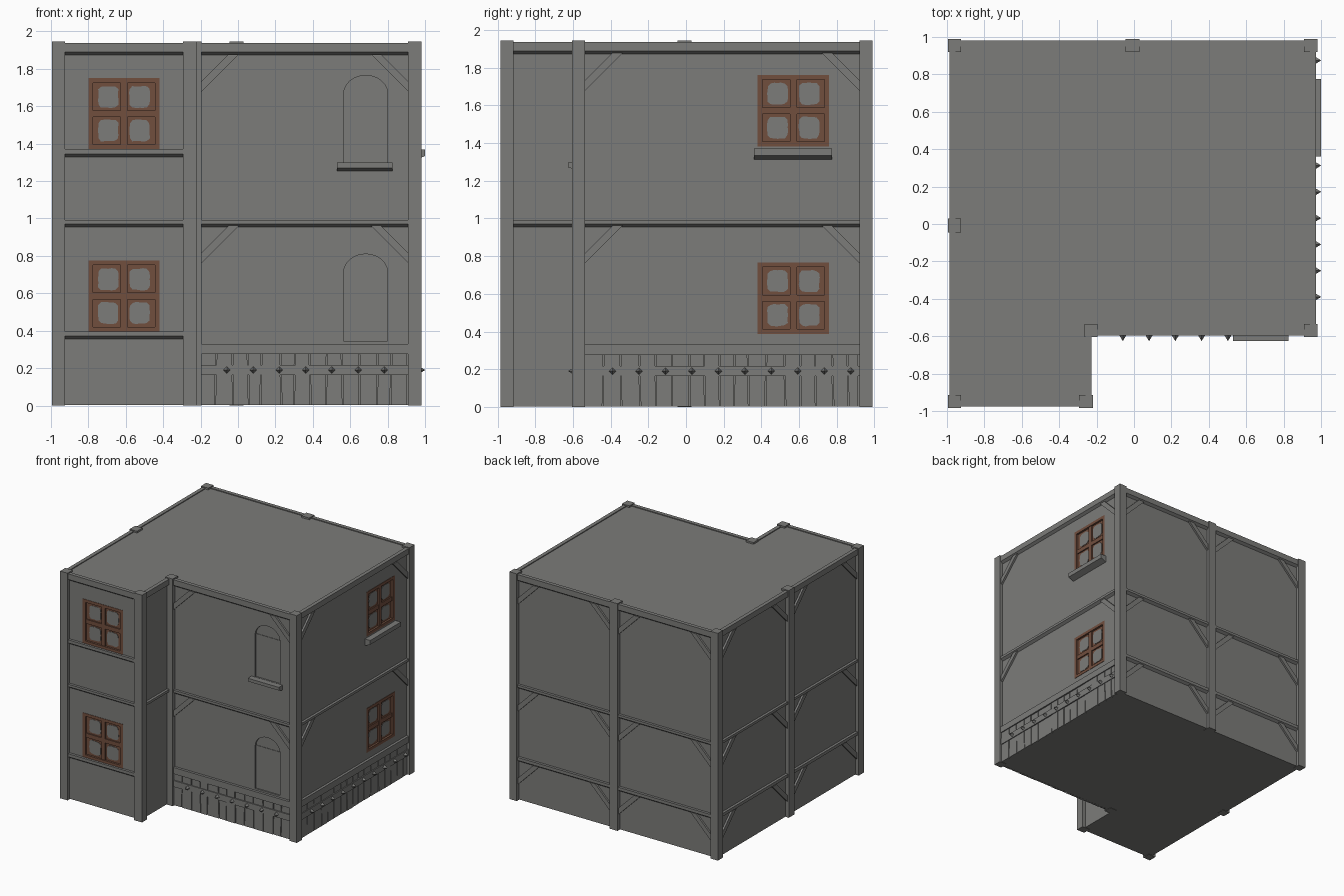
import bpy, bmesh, math, random
from mathutils import Vector

if "Cube" in bpy.data.objects:
    bpy.data.objects.remove(bpy.data.objects["Cube"])

random.seed(4)


def material(name, rgb):
    m = bpy.data.materials.new(name)
    m.diffuse_color = (*rgb, 1)
    m.use_nodes = True
    m.node_tree.nodes["Principled BSDF"].inputs["Base Color"].default_value = m.diffuse_color
    return m


GREY = material("plaster_grey", (0.2, 0.2, 0.192))
BROWN = material("window_brown", (0.165, 0.077, 0.048))
TOP = 1.945

# Wall frames: base point, direction along the wall, outward normal
X, Y = Vector((1, 0, 0)), Vector((0, 1, 0))
FRONT = (Vector((0, -0.575, 0)), X, -Y)
WING = (Vector((0, -0.955, 0)), X, -Y)
WING_SIDE = (Vector((-0.25, 0, 0)), Y, X)
RIGHT = (Vector((0.95, 0, 0)), Y, X)
BACK = (Vector((0, 0.96, 0)), X, Y)
LEFT = (Vector((-0.965, 0, 0)), Y, -X)


def at(wall, u, z, d):
    base, along, out = wall
    return base + along * u + out * d + Vector((0, 0, z))


def loft(name, a, b, mat=GREY):
    """Closed solid between two matching outlines."""
    bm = bmesh.new()
    va, vb = [bm.verts.new(p) for p in a], [bm.verts.new(p) for p in b]
    bm.faces.new(va)
    bm.faces.new(vb)
    for i in range(len(a)):
        j = (i + 1) % len(a)
        bm.faces.new((va[i], va[j], vb[j], vb[i]))
    bmesh.ops.recalc_face_normals(bm, faces=bm.faces)
    me = bpy.data.meshes.new(name)
    bm.to_mesh(me)
    bm.free()
    me.materials.append(mat)
    ob = bpy.data.objects.new(name, me)
    bpy.context.collection.objects.link(ob)
    return ob


def plate(name, wall, outline, d0, d1, mat=GREY):
    return loft(name, [at(wall, u, z, d0) for u, z in outline],
                [at(wall, u, z, d1) for u, z in outline], mat)


def rect(u0, u1, z0, z1):
    return [(u0, z0), (u1, z0), (u1, z1), (u0, z1)]


def beam(name, wall, u0, u1, z0, z1, depth=0.022, chamfer=0.016):
    prof = [(-0.01, z0), (0, z0), (depth, z0 + chamfer), (depth, z1), (-0.01, z1)]
    return loft(name, [at(wall, u0, z, d) for d, z in prof],
                [at(wall, u1, z, d) for d, z in prof])


def braces(wall, u0, u1, z, leg=0.2, w=0.055):
    for u, s in ((u0, 1), (u1, -1)):
        pts = [(u, z - leg), (u + s * leg, z), (u + s * (leg - w), z), (u, z - leg + w)]
        plate("corner_brace", wall, pts, -0.005, 0.016)


def cut(body, wall, outline, depth):
    cutter = plate("cutter", wall, outline, -depth, 0.05)
    mod = body.modifiers.new("opening", "BOOLEAN")
    mod.operation, mod.object, mod.solver = "DIFFERENCE", cutter, "EXACT"
    bpy.context.view_layer.objects.active = body
    bpy.ops.object.modifier_apply(modifier=mod.name)
    bpy.data.objects.remove(cutter)


# Body: L-shaped plan
plan = [(-0.965, -0.955), (-0.25, -0.955), (-0.25, -0.575),
        (0.95, -0.575), (0.95, 0.96), (-0.965, 0.96)]
body = loft("house_body", [(x, y, 0.003) for x, y in plan],
            [(x, y, 1.93) for x, y in plan])


def window(wall, u0, z0, w=0.38, h=0.38):
    u1, z1 = u0 + w, z0 + h
    uc, zc = u0 + w / 2, z0 + h / 2
    cut(body, wall, rect(u0, u1, z0, z1), 0.025)
    plate("window_back", wall, rect(u0, u1, z0, z1), -0.03, -0.014, BROWN)
    b = 0.025
    for r in (rect(u0, u0 + b, z0, z1), rect(u1 - b, u1, z0, z1),
              rect(u0 + b, u1 - b, z0, z0 + b), rect(u0 + b, u1 - b, z1 - b, z1)):
        plate("window_frame", wall, r, -0.02, 0.003, BROWN)
    plate("window_mullion", wall, rect(uc - 0.018, uc + 0.018, z0 + b, z1 - b), -0.02, -0.003, BROWN)
    plate("window_transom", wall, rect(u0 + b, u1 - b, zc - 0.018, zc + 0.018), -0.02, -0.004, BROWN)
    # Slightly uneven rounded panes
    for su in (-1, 1):
        for sz in (-1, 1):
            pts = []
            for i in range(20):
                t = 2 * math.pi * i / 20
                c, s = math.cos(t), math.sin(t)
                r = 0.055 * (abs(c) ** 5 + abs(s) ** 5) ** -0.2 * random.uniform(0.95, 1.03)
                pts.append((uc + su * 0.084 + r * c, zc + sz * 0.09 + r * s * 1.06))
            plate("window_pane", wall, pts, -0.016, -0.011)


for z in (0.395, 1.37):
    window(WING, -0.80, z)
for z in (0.387, 1.382):
    window(RIGHT, 0.38, z)

# Arched niches with a plain panel below the spring line
for z in (0.345, 1.30):
    arch = [(0.565, z), (0.80, z)]
    for i in range(13):
        t = math.pi * i / 12
        arch.append((0.6825 + 0.1175 * math.cos(t), z + 0.367 + 0.098 * math.sin(t)))
    cut(body, FRONT, arch, 0.015)
    plate("niche_panel", FRONT, rect(0.565, 0.80, z, z + 0.367), -0.02, -0.011)

# Window sills
for z in (0.355, 1.33):
    beam("wing_sill", WING, -0.925, -0.295, z, z + 0.042)
beam("niche_sill", FRONT, 0.53, 0.825, 1.255, 1.298, 0.05)
beam("side_sill", RIGHT, 0.36, 0.775, 1.312, 1.37, 0.05, 0.022)

# Posts, slightly proud of the beams
for x0, x1, y0, y1 in ((-0.995, -0.925, -0.985, -0.915), (-0.295, -0.22, -0.985, -0.915),
                       (-0.265, -0.195, -0.605, -0.535), (0.91, 0.98, -0.605, -0.535),
                       (0.91, 0.98, 0.92, 0.99), (-0.995, -0.925, 0.92, 0.99),
                       (-0.045, 0.03, 0.92, 0.99), (-0.995, -0.925, -0.045, 0.03)):
    base = [(x0, y0), (x1, y0), (x1, y1), (x0, y1)]
    loft("post", [(x, y, 0) for x, y in base], [(x, y, TOP) for x, y in base])

# Horizontal beams and braces per bay: wall, start, end, has braces, has low beam
for wall, u0, u1, braced, low in (
        (FRONT, -0.195, 0.91, True, False), (RIGHT, -0.535, 0.92, True, False),
        (WING, -0.925, -0.295, False, False), (WING_SIDE, -0.915, -0.605, False, False),
        (BACK, -0.925, -0.045, True, True), (BACK, 0.03, 0.91, True, True),
        (LEFT, -0.915, -0.045, True, True), (LEFT, 0.03, 0.92, True, True)):
    beam("top_beam", wall, u0, u1, 1.873, 1.937)
    beam("middle_beam", wall, u0, u1, 0.955, 0.992)
    if low:
        beam("low_beam", wall, u0, u1, 0.33, 0.372)
    if braced:
        for z in (1.878, 0.962) + ((0.337,) if low else ()):
            braces(wall, u0, u1, z)

# Plank skirting with rail, studded strip and pyramid studs
for wall, u0, u1, first, count in ((FRONT, -0.195, 0.91, -0.06, 7),
                                   (RIGHT, -0.535, 0.92, -0.39, 10)):
    plate("skirt_rail", wall, rect(u0, u1, 0.275, 0.33), -0.005, 0.022)
    plate("skirt_strip", wall, rect(u0, u1, 0.163, 0.217), -0.005, 0.02)
    u, lean = u0, 0
    while u < u1 - 0.01:
        end = u + random.uniform(0.07, 0.1)
        nxt = random.uniform(-0.008, 0.008)
        if end > u1 - 0.05:
            end, nxt = u1, 0
        plate("skirt_plank", wall, [(u + lean, 0.002), (end + nxt - 0.006, 0.002),
                                    (end - 0.006, 0.28), (u, 0.28)],
              -0.005, random.uniform(0.009, 0.014))
        u, lean = end, nxt
    for i in range(count):
        c = first + i * 0.1405
        ring = [(0.02, 0), (0, 0.02), (-0.02, 0), (0, -0.02)]
        loft("stud", [at(wall, c + a, 0.19 + b, 0.018) for a, b in ring],
             [at(wall, c + a * 0.03, 0.19 + b * 0.03, 0.05) for a, b in ring])
